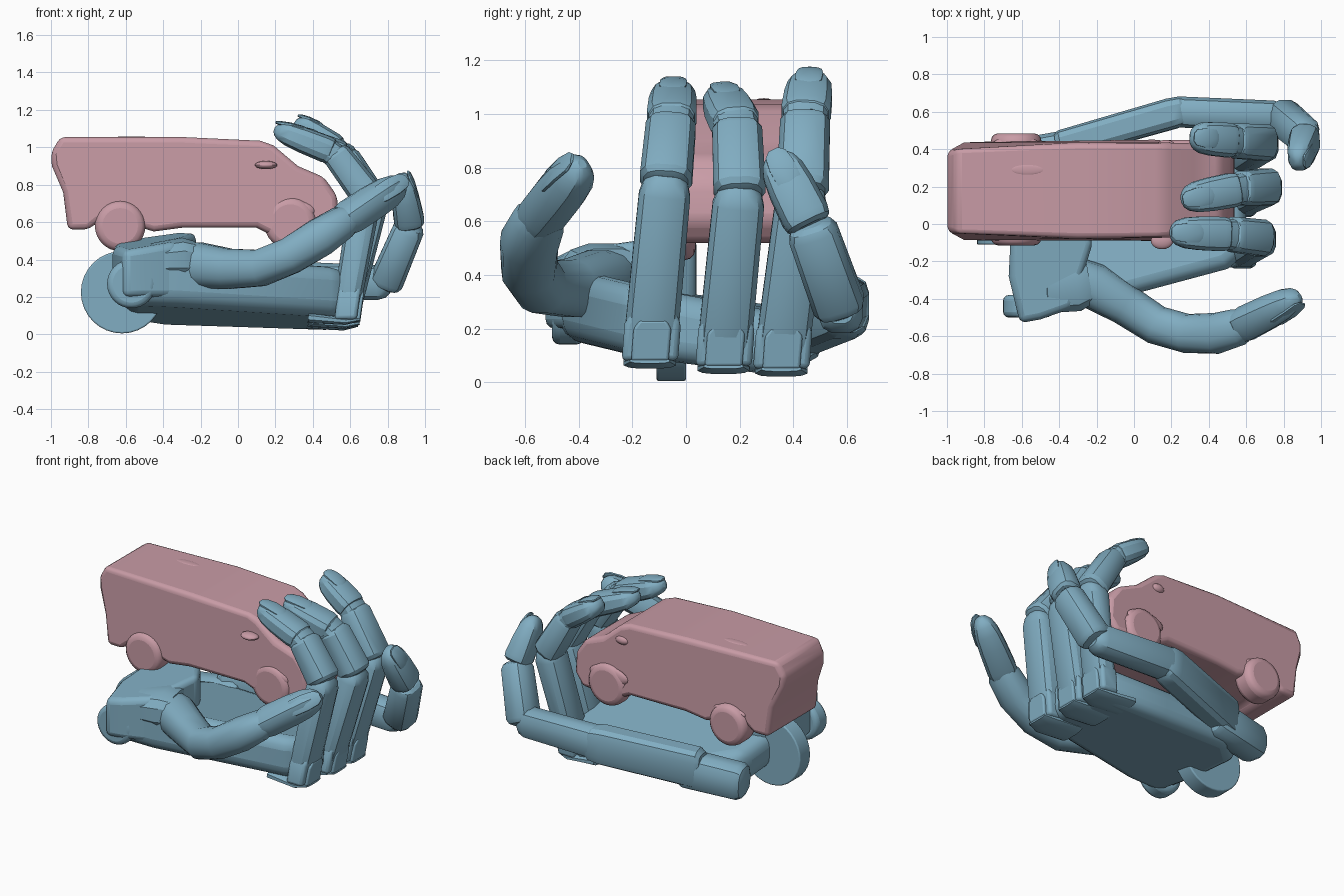
import bpy, bmesh, math
from mathutils import Vector as V

if "Cube" in bpy.data.objects:
    bpy.data.objects.remove(bpy.data.objects["Cube"])

def material(name, c):
    m = bpy.data.materials.new(name)
    m.diffuse_color = (*c, 1)
    m.use_nodes = True
    m.node_tree.nodes["Principled BSDF"].inputs["Base Color"].default_value = m.diffuse_color
    return m
BLUE = material("blue_plastic", (0.22, 0.42, 0.54))
PINK = material("pink_plastic", (0.58, 0.33, 0.38))

def finish(bm, name, mat, bevel=0, angle=30, seg=3):
    bmesh.ops.recalc_face_normals(bm, faces=bm.faces)
    me = bpy.data.meshes.new(name)
    bm.to_mesh(me)
    bm.free()
    ob = bpy.data.objects.new(name, me)
    bpy.context.collection.objects.link(ob)
    me.materials.append(mat)
    bpy.ops.object.select_all(action='DESELECT')
    ob.select_set(True)
    bpy.context.view_layer.objects.active = ob
    if bevel:
        b = ob.modifiers.new("bevel", 'BEVEL')
        b.width, b.segments = bevel, seg
    bpy.ops.object.shade_smooth_by_angle(angle=math.radians(angle))
    return ob

def loft(name, pts, radii, side, n=12, e=0.72, mat=BLUE, angle=30):
    """Rounded-box tube through pts; radii are (half width along side, half height)."""
    pts = [V(p) for p in pts]
    bm = bmesh.new()
    rings = []
    for i, p in enumerate(pts):
        t = (pts[min(i + 1, len(pts) - 1)] - pts[max(i - 1, 0)]).normalized()
        s = V(side)
        s = (s - t * s.dot(t)).normalized()
        u = t.cross(s)
        w, h = radii[i]
        ring = []
        for k in range(n):
            a = 2 * math.pi * (k + .5) / n
            c, d = math.cos(a), math.sin(a)
            c, d = math.copysign(abs(c) ** e, c), math.copysign(abs(d) ** e, d)
            ring.append(bm.verts.new(p + s * w * c + u * h * d))
        rings.append(ring)
    for a, b in zip(rings, rings[1:]):
        for k in range(n):
            bm.faces.new((a[k], a[k - 1], b[k - 1], b[k]))
    bm.faces.new(rings[0])
    bm.faces.new(rings[-1])
    return finish(bm, name, mat, angle=angle)

def segment(name, a, b, ra, rb, side, profile):
    """Straight phalanx; profile lists (position, radius factor) along it."""
    a, b = V(a), V(b)
    mix = lambda t, f: tuple((x + (y - x) * t) * f for x, y in zip(ra, rb))
    return loft(name, [a.lerp(b, t) for t, _ in profile], [mix(t, f) for t, f in profile], side)

BONE = [(-.07, .55), (-.03, .85), (.05, 1), (.92, 1), (1, .85), (1.04, .6)]
TIP = [(-.05, .7), (0, .92), (.1, 1), (.5, 1), (.75, .93), (.9, .75), (.98, .5), (1.02, .2)]

def fingertip(name, a, b, ra, rb, side, out):
    """Distal segment and the nail on its outer face."""
    segment(name + "_tip", a, b, ra, rb, side, TIP)
    a, b = V(a), V(b)
    t = (b - a).normalized()
    o = V(out)
    o = (o - t * o.dot(t)).normalized()
    h, w = rb[1], rb[0]
    pts = [a.lerp(b, f) + o * h * k for f, k in ((.5, .9), (.58, .93), (.8, .82), (.97, .62), (1.04, .56))]
    loft(name + "_nail", pts, [(w * .4, .01), (w * .58, .012), (w * .6, .012), (w * .5, .012), (w * .25, .006)], o.cross(t), n=10)

def prism(name, outline, axis_pts, mat, bevel, seg=3):
    """Solid between two corresponding rings given by axis_pts(point, end)."""
    bm = bmesh.new()
    lo, hi = [[bm.verts.new(axis_pts(p, k)) for p in outline] for k in (0, 1)]
    bm.faces.new(lo)
    bm.faces.new(hi)
    for i in range(len(lo)):
        bm.faces.new((lo[i - 1], lo[i], hi[i], hi[i - 1]))
    return finish(bm, name, mat, bevel, 35, seg)

def ball(name, loc, size, mat):
    bm = bmesh.new()
    bmesh.ops.create_uvsphere(bm, u_segments=20, v_segments=12, radius=1)
    for v in bm.verts:
        v.co = V(loc) + V([a * b for a, b in zip(v.co, size)])
    return finish(bm, name, mat)

def disc(name, x, z, r, y0, y1, mat, bevel, n=32):
    ring = [(x + r * math.cos(2 * math.pi * k / n), z + r * math.sin(2 * math.pi * k / n)) for k in range(n)]
    return prism(name, ring, lambda p, k: (p[0], (y0, y1)[k], p[1]), mat, bevel)

# Van body: side profile, narrower towards the nose
side_profile = [(-.91, .56), (-.935, .76), (-.995, .9), (-1.0, .97), (-.95, 1.055), (-.3, 1.055), (.12, 1.035),
                (.19, 1.01), (.32, .9), (.46, .84), (.53, .74), (.54, .6), (.48, .52), (.2, .52),
                (.1, .57), (-.3, .57), (-.45, .55), (-.55, .58), (-.75, .6), (-.8, .56)]
def van_pt(p, k):
    half = .265 - max(0, p[0] - .1) * .09 - max(0, -.9 - p[0]) * .5 - max(0, p[1] - .9) * .05
    return (p[0], .18 + (half if k else -half) + p[0] * .005, p[1])
prism("van_body", side_profile, van_pt, PINK, .03)

# Van wheels, arches and mirrors
for tag, s in (("near", -1), ("far", 1)):
    y = lambda d: .185 + s * d
    disc("rear_wheel_" + tag, -.63, .58, .135, y(.15), y(.3), PINK, .04)
    disc("front_wheel_" + tag, .28, .595, .14, y(.15), y(.265), PINK, .04)
    ball("rear_arch_" + tag, (-.63, y(.25), .665), (.12, .03, .035), PINK)
    ball("front_arch_" + tag, (.27, y(.24), .66), (.14, .025, .06), PINK)
ball("mirror_near", (.15, -.09, .905), (.06, .045, .022), PINK)
ball("mirror_far", (.17, .42, .92), (.05, .03, .03), PINK)
ball("roof_vent", (-.57, .29, 1.053), (.09, .028, .006), PINK)

# Palm: tilted plate with rounded edges
palm = [(-.6, -.48), (-.32, -.46), (.5, -.24), (.6, -.16), (.6, .38), (.48, .44), (.1, .43), (-.42, .42), (-.6, .25), (-.62, -.1)]
def palm_pt(p, k):
    x, y = p
    return (x, y, .085 - .13 * y - .03 * x + k * (.23 if y > -.15 else .27))
prism("palm", palm, palm_pt, BLUE, .08, 4)

# Wrist joint: large disc and a smaller lug under the thumb
disc("wrist_disc", -.62, .225, .22, -.11, 0, BLUE, .008)
disc("wrist_lug", -.57, .27, .13, -.5, -.38, BLUE, .03)

# Thumb mount and mound
mount = [(-.66, -.08), (-.67, -.28), (-.61, -.53), (-.5, -.51), (-.33, -.45), (-.22, -.1), (-.3, .04), (-.55, .04)]
prism("thumb_mount", mount, lambda p, k: (p[0], p[1], (.2, .5 + .1 * (p[1] + .3) + .14 * (p[0] + .4))[k]), BLUE, .035)
loft("thumb_cuff", [(-.5, -.31, .39), (-.46, -.31, .39), (-.3, -.3, .4), (-.24, -.29, .4)],
     [(.06, .12), (.1, .17), (.12, .17), (.1, .14)], (0, 0, 1))

# Thumb: curved base, middle and tip
loft("thumb_base", [(-.36, -.26, .39), (-.22, -.33, .37), (-.05, -.43, .35), (.12, -.54, .355), (.28, -.585, .42),
                    (.44, -.585, .52), (.56, -.55, .6), (.62, -.52, .635)],
     [(.1, .1), (.125, .125), (.11, .11), (.1, .105), (.1, .105), (.105, .11), (.09, .1), (.06, .07)],
     (0, 0, 1), n=14, e=.85)
fingertip("thumb", (.57, -.545, .61), (.88, -.39, .81), (.085, .095), (.09, .08), (.3, .5, -.7), (.3, -.8, .4))

# Index, middle and ring fingers: knuckle, middle joint, end joint, tip
FINGERS = {
    "index": [(.575, -.135, .12), (.685, -.075, .75), (.52, -.055, .97), (.2, -.045, 1.095)],
    "middle": [(.575, .14, .1), (.72, .2, .71), (.57, .19, .955), (.26, .13, 1.075)],
    "ring": [(.565, .355, .09), (.7, .435, .72), (.54, .445, .985), (.31, .465, 1.135)],
}
for name, (a, b, c, d) in FINGERS.items():
    S = (0, 1, 0)
    segment(name + "_lower", a, b, (.103, .075), (.098, .088), S, BONE)
    segment(name + "_middle", b, c, (.1, .09), (.095, .078), S, BONE)
    segment(name + "_joint", V(c).lerp(V(b), .15), V(c).lerp(V(d), .15), (.085, .068), (.085, .068), S, [(0, 1), (1, 1)])
    fingertip(name, V(c).lerp(V(d), .07), d, (.095, .075), (.088, .065), S, (.4, 0, 1))
    # Knuckle cover and recessed link at the finger root
    x, y, z = a
    outline = [(-.105, .0), (.105, .0), (.105, .14), (.07, .2), (0, .22), (-.07, .2), (-.105, .14)]
    prism(name + "_knuckle", outline, lambda p, k: (x + (-.06, .06)[k] + p[1] * .14, y + p[0] + p[1] * .08, z - .04 + p[1]), BLUE, .02)
    link = [(-.07, 0), (.07, 0), (.07, .12), (.05, .15), (-.05, .15), (-.07, .12)]
    prism(name + "_link", link, lambda p, k: (x + (0, .078)[k] + p[1] * .14, y + p[0] + p[1] * .08, z - .04 + p[1]), BLUE, .01)
    loft(name + "_knuckle_plate", [(x - .2, y, z - .03), (x, y, z - .05), (x + .075, y, z - .04)],
         [(.1, .03), (.1, .02), (.075, .01)], S)

# Little finger: heel, hand bar, knuckle, three segments
segment("little_heel", (-.66, .35, .17), (-.27, .42, .19), (.1, .115), (.1, .12), (0, 1, 0), BONE)
loft("little_bar", [(-.42, .42, .22), (-.38, .425, .22), (.2, .59, .28), (.26, .605, .285), (.31, .61, .29)],
     [(.06, .1), (.08, .125), (.085, .12), (.08, .11), (.06, .07)], (0, 1, 0), e=.55)
K = [(.22, .6, .29), (.79, .575, .275), (.92, .465, .58), (.875, .33, .85)]
segment("little_lower", K[0], K[1], (.085, .105), (.085, .095), (0, 1, 0), BONE)
segment("little_middle", K[1], K[2], (.1, .095), (.095, .085), (0, 1, 0), BONE)
fingertip("little", V(K[2]).lerp(V(K[3]), .06), K[3], (.095, .085), (.085, .065), (0, 1, 0), (1, 0, .2))
